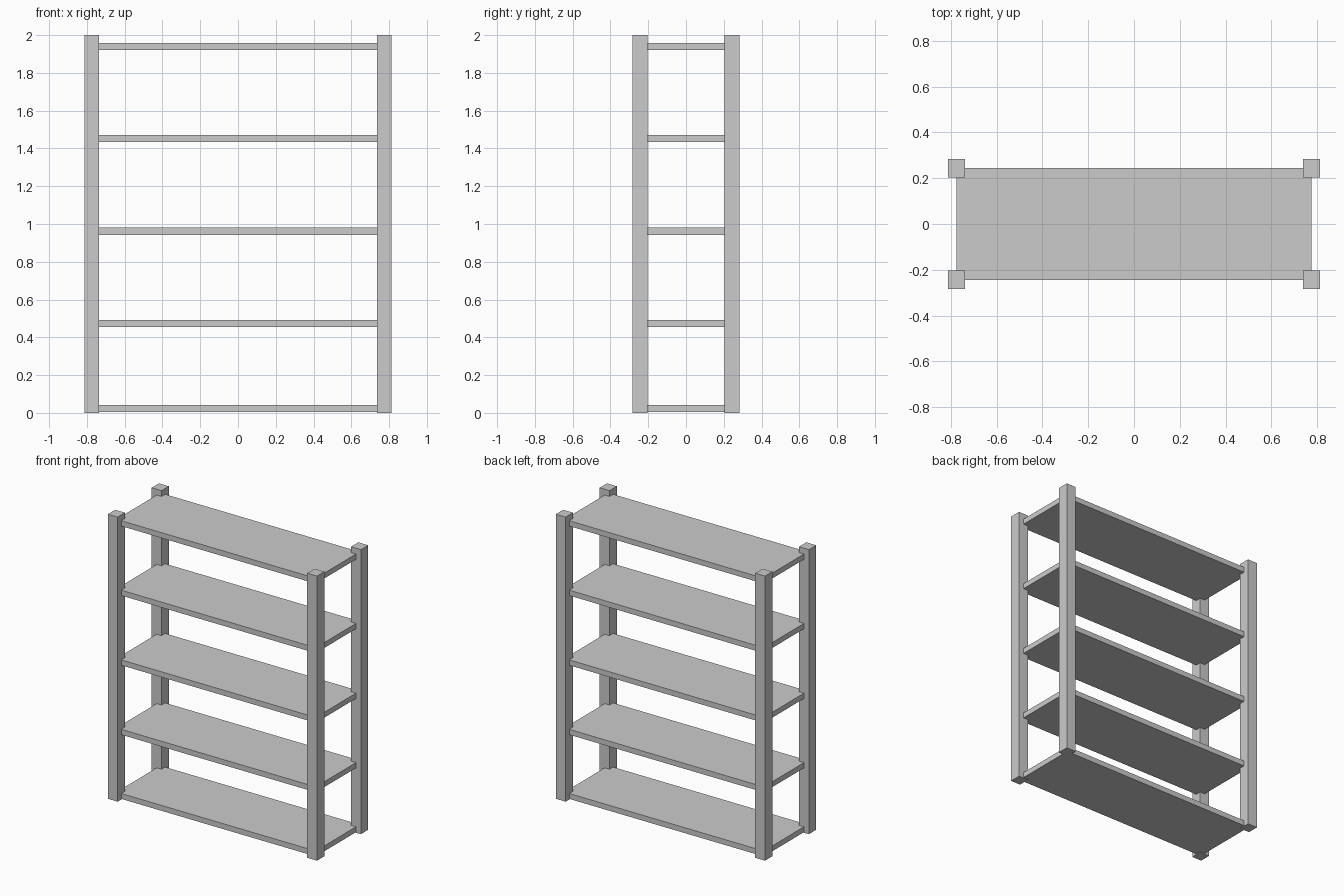
import bpy

if "Cube" in bpy.data.objects:
    bpy.data.objects.remove(bpy.data.objects["Cube"])

POST_X, POST_Y = 0.775, 0.2435       # post centres, also the shelf corners
POST_W, POST_D, HEIGHT = 0.076, 0.081, 2.0
SHELF_T = 0.038


def box(name, size, centre):
    bpy.ops.mesh.primitive_cube_add(size=1, location=centre)
    ob = bpy.context.object
    ob.name = name
    ob.scale = size
    bpy.ops.object.transform_apply(location=False, rotation=False, scale=True)
    return ob


# four corner posts
for side, sx in (("left", -1), ("right", 1)):
    for end, sy in (("front", -1), ("back", 1)):
        box(f"{end}_{side}_post", (POST_W, POST_D, HEIGHT),
            (sx * POST_X, sy * POST_Y, HEIGHT / 2))

# five shelves whose corners sit inside the posts
for i, z in enumerate((0.023, 0.474, 0.962, 1.452, 1.940)):
    box(f"shelf_{i + 1}", (2 * POST_X, 2 * POST_Y, SHELF_T), (0, 0, z))
